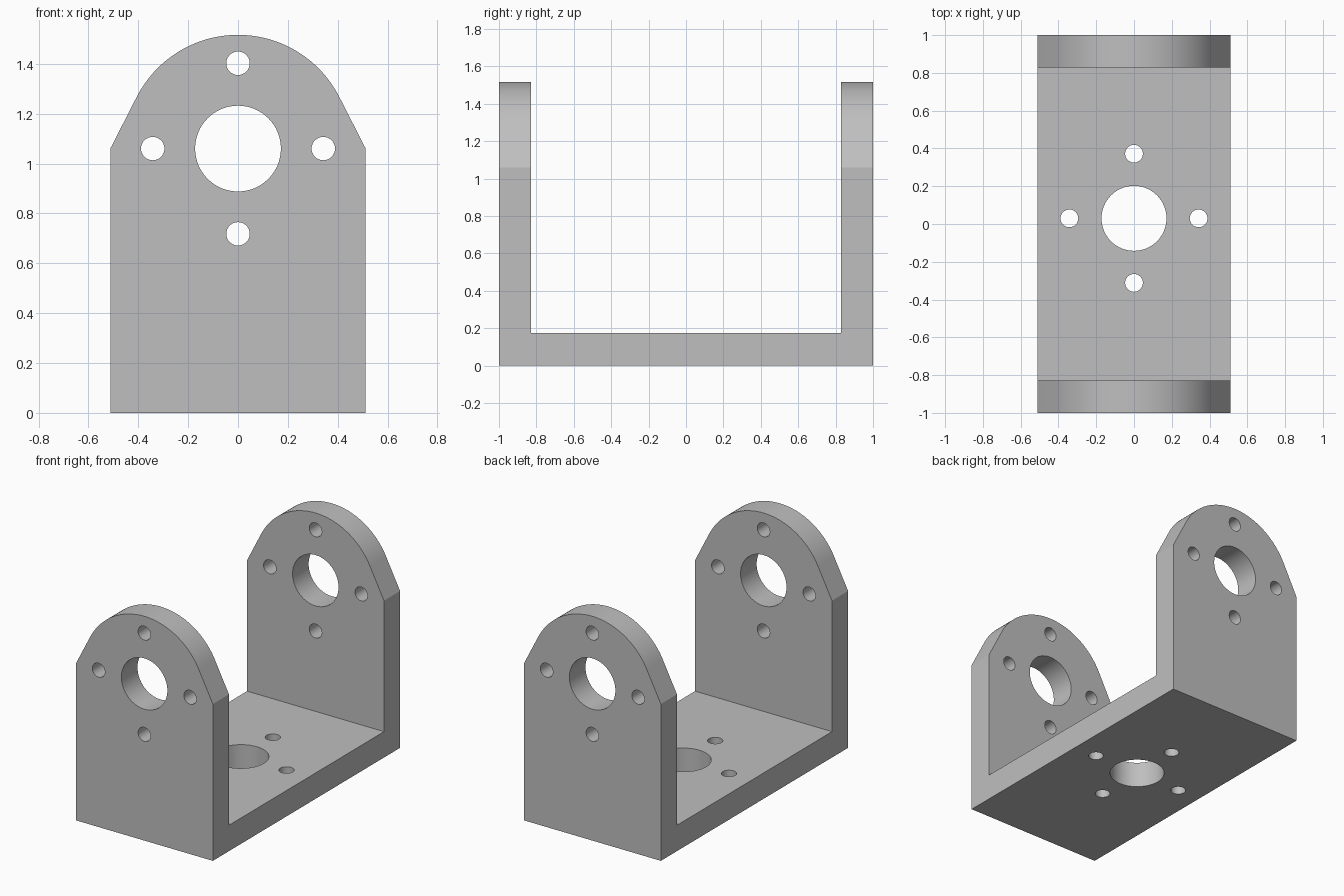
import bpy, bmesh, math
from mathutils import Matrix, Vector

if "Cube" in bpy.data.objects:
    bpy.data.objects.remove(bpy.data.objects["Cube"])

HALF_W, HALF_L = 0.512, 1.0
WALL, FLOOR = 0.172, 0.175
AXIS_Z, ARCH_R = 1.06, 0.456
BORE_R, BOLT_R, BOLT_RING = 0.172, 0.047, 0.342

grey = bpy.data.materials.new("grey metal")
grey.use_nodes = True
colour = (0.52, 0.52, 0.52, 1)
grey.diffuse_color = colour
grey.node_tree.nodes["Principled BSDF"].inputs["Base Color"].default_value = colour


def to_object(name, bm):
    bmesh.ops.recalc_face_normals(bm, faces=bm.faces)
    mesh = bpy.data.meshes.new(name)
    bm.to_mesh(mesh)
    bm.free()
    mesh.materials.append(grey)
    obj = bpy.data.objects.new(name, mesh)
    bpy.context.collection.objects.link(obj)
    return obj


def extrude_outline(name, points, vector):
    bm = bmesh.new()
    face = bm.faces.new([bm.verts.new(p) for p in points])
    new = bmesh.ops.extrude_face_region(bm, geom=[face], use_keep_orig=True)["geom"]
    bmesh.ops.translate(bm, vec=vector, verts=[v for v in new if isinstance(v, bmesh.types.BMVert)])
    return to_object(name, bm)


def hole_pattern(name, centre, rotation, depth):
    """Central bore ringed by four bolt holes."""
    bm = bmesh.new()
    spots = [(0, 0, BORE_R, 64)]
    for i in range(4):
        a = i * math.pi / 2
        spots.append((BOLT_RING * math.cos(a), BOLT_RING * math.sin(a), BOLT_R, 32))
    for x, y, r, sides in spots:
        place = Matrix.Translation(centre) @ rotation @ Matrix.Translation((x, y, 0))
        bmesh.ops.create_cone(bm, cap_ends=True, segments=sides, radius1=r, radius2=r,
                              depth=depth, matrix=place)
    return to_object(name, bm)


# U-shaped channel: floor with two upright walls
inner = HALF_L - WALL
top = AXIS_Z + ARCH_R + 0.1
channel = [(-HALF_L, 0), (HALF_L, 0), (HALF_L, top), (inner, top),
           (inner, FLOOR), (-inner, FLOOR), (-inner, top), (-HALF_L, top)]
bracket = extrude_outline("bracket", [(-HALF_W, y, z) for y, z in channel],
                          Vector((2 * HALF_W, 0, 0)))

# Arched wall outline: straight sides, tangent shoulders, round top
start = math.acos(ARCH_R / HALF_W)
steps = 48
outline = [(-HALF_W, AXIS_Z), (-HALF_W, -0.1), (HALF_W, -0.1), (HALF_W, AXIS_Z)]
for i in range(steps + 1):
    a = start + (math.pi - 2 * start) * i / steps
    outline.append((ARCH_R * math.cos(a), AXIS_Z + ARCH_R * math.sin(a)))
# Widen the straight sides so only the arch trims the channel
wide = HALF_W + 0.1
outline[0:4] = [(-HALF_W, AXIS_Z), (-wide, AXIS_Z), (-wide, -0.1),
                (wide, -0.1), (wide, AXIS_Z), (HALF_W, AXIS_Z)]
arch = extrude_outline("arch_cutter", [(x, -1.2, z) for x, z in outline], Vector((0, 2.4, 0)))

# Holes through both walls and the floor
wall_holes = hole_pattern("wall_hole_cutter", (0, 0, AXIS_Z),
                          Matrix.Rotation(math.pi / 2, 4, "X"), 2.4)
floor_holes = hole_pattern("floor_hole_cutter", (0, 0.03, FLOOR / 2), Matrix.Identity(4), 0.4)

bpy.context.view_layer.objects.active = bracket
for cutter, operation in ((arch, "INTERSECT"), (wall_holes, "DIFFERENCE"), (floor_holes, "DIFFERENCE")):
    cutter.hide_render = True
    mod = bracket.modifiers.new(cutter.name, "BOOLEAN")
    mod.object, mod.operation, mod.solver = cutter, operation, "EXACT"
    bpy.ops.object.modifier_apply(modifier=mod.name)
    bpy.data.objects.remove(cutter)

bpy.ops.object.select_all(action="DESELECT")
bracket.select_set(True)
bpy.ops.object.shade_smooth_by_angle(angle=math.radians(25))
